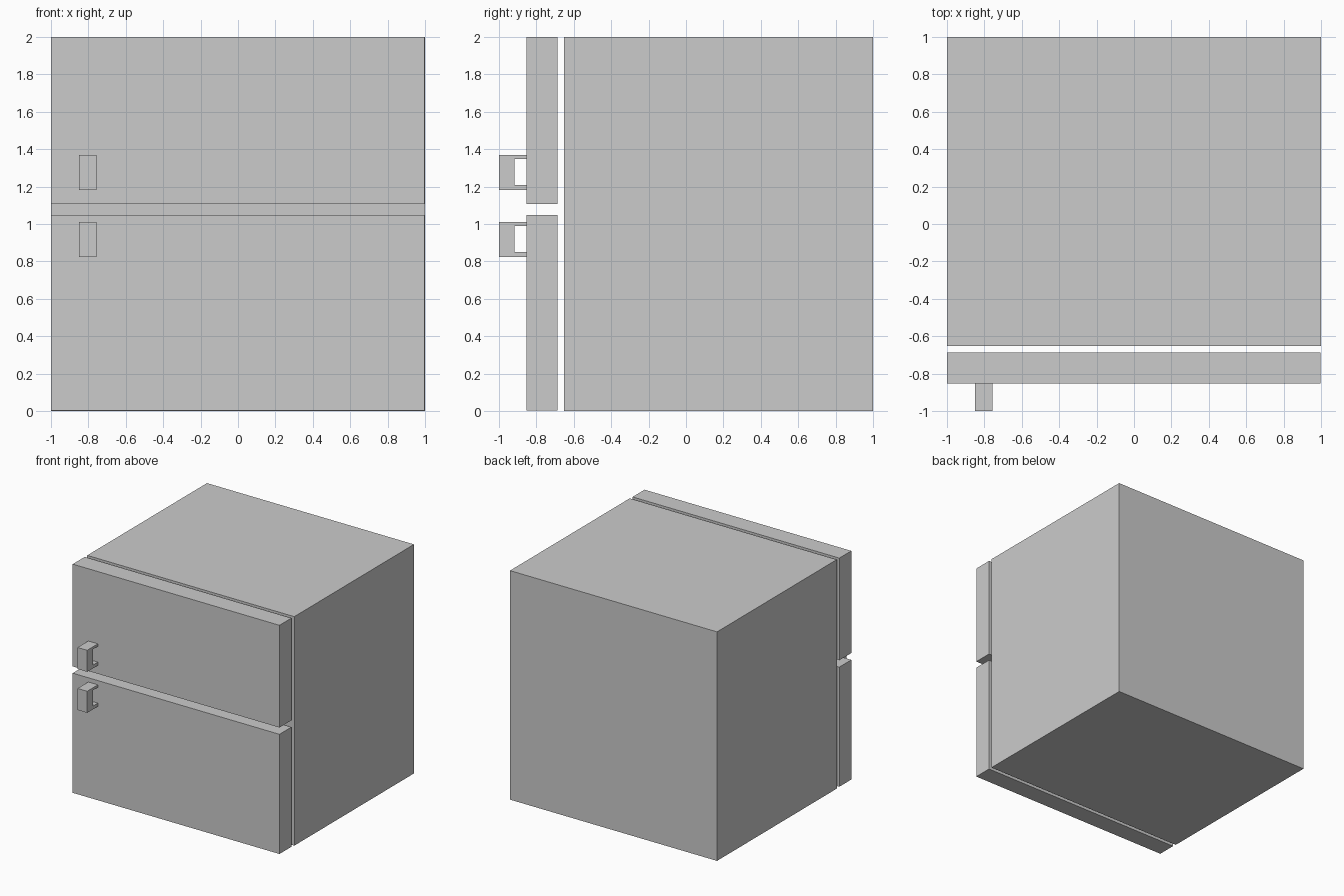
import bpy, bmesh

if "Cube" in bpy.data.objects:
    bpy.data.objects.remove(bpy.data.objects["Cube"])


def extrude_profile(name, profile, x0, x1):
    """Extrude a (y, z) outline along x into a closed solid."""
    bm = bmesh.new()
    face = bm.faces.new([bm.verts.new((x0, y, z)) for y, z in profile])
    ext = bmesh.ops.extrude_face_region(bm, geom=[face])
    moved = [v for v in ext["geom"] if isinstance(v, bmesh.types.BMVert)]
    bmesh.ops.translate(bm, verts=moved, vec=(x1 - x0, 0, 0))
    bmesh.ops.recalc_face_normals(bm, faces=bm.faces)
    mesh = bpy.data.meshes.new(name)
    bm.to_mesh(mesh)
    bm.free()
    obj = bpy.data.objects.new(name, mesh)
    bpy.context.collection.objects.link(obj)
    return obj


def box(name, x0, x1, y0, y1, z0, z1):
    return extrude_profile(name, [(y0, z0), (y1, z0), (y1, z1), (y0, z1)], x0, x1)


# Cabinet body
box("cabinet", -1, 1, -0.652, 1, 0, 2)

# Doors, each with a C-shaped handle near the left edge
FRONT, BACK = -0.852, -0.687
for label, z0, z1, handle_z in (("lower", 0.003, 1.048, 0.823),
                                ("upper", 1.107, 2.0, 1.181)):
    box(f"{label}_door", -1, 0.997, FRONT, BACK, z0, z1)
    outline = [(FRONT, 0), (-1, 0), (-1, 0.188), (FRONT, 0.188),
               (FRONT, 0.166), (-0.917, 0.166), (-0.917, 0.028), (FRONT, 0.028)]
    extrude_profile(f"{label}_handle", [(y, z + handle_z) for y, z in outline],
                    -0.85, -0.757)
